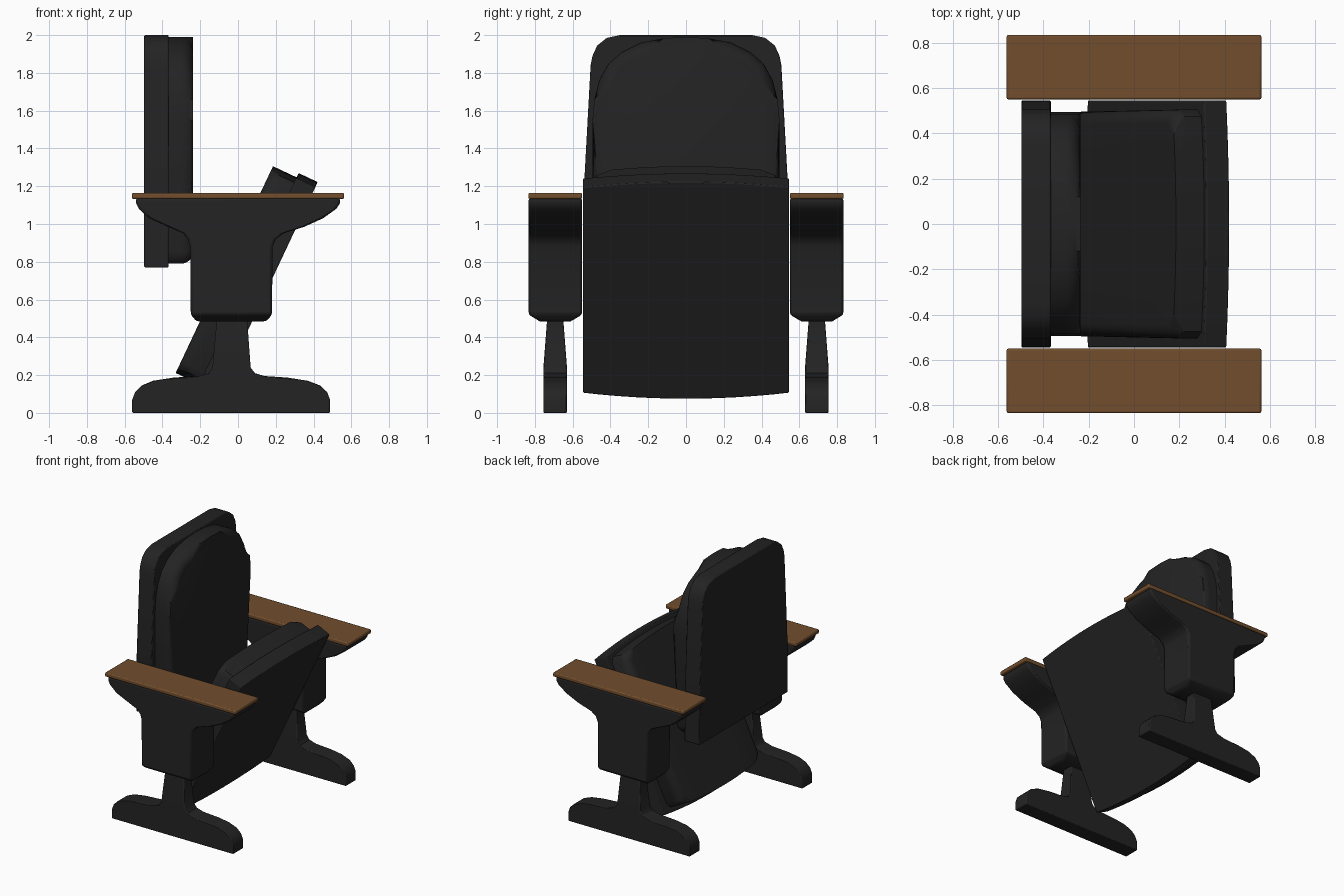
import bpy, bmesh, math
from mathutils import Matrix, Vector

if "Cube" in bpy.data.objects:
    bpy.data.objects.remove(bpy.data.objects["Cube"])


def material(name, rgb):
    m = bpy.data.materials.new(name)
    m.diffuse_color = (*rgb, 1)
    m.use_nodes = True
    m.node_tree.nodes["Principled BSDF"].inputs["Base Color"].default_value = m.diffuse_color
    return m


BLACK = material("black", (0.017, 0.017, 0.017))
WOOD = material("brown wood", (0.165, 0.075, 0.026))


def finish(bm, name, mat, bevel=0.0, segments=2, angle=35):
    bmesh.ops.recalc_face_normals(bm, faces=bm.faces)
    me = bpy.data.meshes.new(name)
    bm.to_mesh(me)
    bm.free()
    ob = bpy.data.objects.new(name, me)
    bpy.context.collection.objects.link(ob)
    me.materials.append(mat)
    if bevel:
        mod = ob.modifiers.new("bevel", "BEVEL")
        mod.width, mod.segments = bevel, segments
        mod.limit_method, mod.angle_limit = "ANGLE", math.radians(40)
    bpy.context.view_layer.objects.active = ob
    ob.select_set(True)
    bpy.ops.object.shade_smooth_by_angle(angle=math.radians(angle))
    ob.select_set(False)
    return ob


def loft(name, rows, mat, bevel):
    """Stack of rectangles: (z, x0, x1, y0, y1) from bottom to top."""
    bm = bmesh.new()
    rings = [[bm.verts.new(p) for p in ((a, c, z), (b, c, z), (b, d, z), (a, d, z))]
             for z, a, b, c, d in rows]
    for r, s in zip(rings, rings[1:]):
        for i in range(4):
            j = (i + 1) % 4
            bm.faces.new((r[i], r[j], s[j], s[i]))
    bm.faces.new(rings[0])
    bm.faces.new(rings[-1])
    return finish(bm, name, mat, bevel)


def panel(name, half, t0, t1, frame, round_front=0.0, bevel=0.0):
    """Symmetric outline (half = (y, up) points, y > 0, bottom to top)
    extruded from t0 to t1 along the frame's third axis."""
    pts = half + [(-y, u) for y, u in reversed(half) if y > 1e-5]
    bm = bmesh.new()
    back = [bm.verts.new((y, u, t0)) for y, u in pts]
    front = [bm.verts.new((y, u, t1)) for y, u in pts]
    bm.faces.new(back)
    bm.faces.new(front)
    for i in range(len(pts)):
        j = (i + 1) % len(pts)
        bm.faces.new((back[i], back[j], front[j], front[i]))
    if round_front:
        rim = [e for e in bm.edges if all(v in front for v in e.verts)]
        bmesh.ops.bevel(bm, geom=rim, offset=round_front, segments=6,
                        profile=0.5, affect="EDGES")
    bm.transform(frame)
    return finish(bm, name, BLACK, bevel, angle=40)


def frame(up, normal, origin):
    cols = [Vector((0, 1, 0)), Vector(up), Vector(normal)]
    m = Matrix(cols).transposed().to_4x4()
    m.translation = origin
    return m


def bow(w, end, sag, n=6):
    """Shallow arc from the middle (0, end) out to (w, end - sag)."""
    return [(w * i / n, end - sag * (i / n) ** 2) for i in range(n + 1)]


# Backrest: upright shell with padded cushion facing +x
upright = frame((0, 0, 1), (1, 0, 0), (0, 0, 0))
panel("backrest_shell", [(0.545, 0.77), (0.54, 1.2), (0.505, 1.84), (0.495, 1.89),
      (0.47, 1.945), (0.42, 1.985), (0.35, 2.0)], -0.497, -0.367, upright, bevel=0.006)
panel("backrest_cushion", [(0.46, 0.79), (0.485, 0.81), (0.495, 0.85), (0.495, 1.55),
      (0.485, 1.66), (0.46, 1.76), (0.41, 1.85), (0.34, 1.91), (0.24, 1.96),
      (0.12, 1.983), (0, 1.99)], -0.38, -0.237, upright, round_front=0.065)

# Tipped-up seat: origin at the top outer edge, u runs along its length
d = Vector((0.426, 0, 0.905)).normalized()
tilted = frame(d, (-d.z, 0, d.x), (0.422, 0, 1.222))
panel("seat_shell", bow(0.545, -1.27, -0.035) + bow(0.545, 0, 0.03)[::-1],
      0, 0.112, tilted, bevel=0.006)
panel("seat_cushion", bow(0.47, -1.235, -0.03) + [(0.495, -1.17), (0.505, -0.1)]
      + bow(0.475, -0.025, 0.03)[::-1], 0.105, 0.25, tilted, round_front=0.06)

# Arms and legs, same on both sides
ARM = [(0.52, -0.25, 0.18), (0.88, -0.253, 0.183), (0.92, -0.265, 0.2),
       (0.95, -0.29, 0.24), (0.985, -0.37, 0.35), (1.03, -0.47, 0.45),
       (1.08, -0.525, 0.52), (1.11, -0.54, 0.54), (1.137, -0.54, 0.54)]
LEG = [(0, -0.56, 0.487), (0.07, -0.56, 0.487), (0.11, -0.545, 0.472),
       (0.145, -0.51, 0.435), (0.17, -0.45, 0.37), (0.187, -0.34, 0.26),
       (0.195, -0.21, 0.14), (0.21, -0.155, 0.09), (0.24, -0.135, 0.067)]
for side, s in (("left", -1), ("right", 1)):
    def ys(a, b):
        return tuple(sorted((s * a, s * b)))
    loft(side + "_armrest", [(1.133, -0.562, 0.562, *ys(0.55, 0.835)),
                             (1.165, -0.562, 0.562, *ys(0.55, 0.835))], WOOD, 0.008)
    loft(side + "_arm_body", [(0.485, -0.22, 0.15, *ys(0.61, 0.775))]
         + [(*r, *ys(0.55, 0.833)) for r in ARM], BLACK, 0.012)
    loft(side + "_leg", [(*r, *ys(0.63, 0.755)) for r in LEG]
         + [(0.5, -0.112, 0.048, *ys(0.65, 0.735))], BLACK, 0.006)
